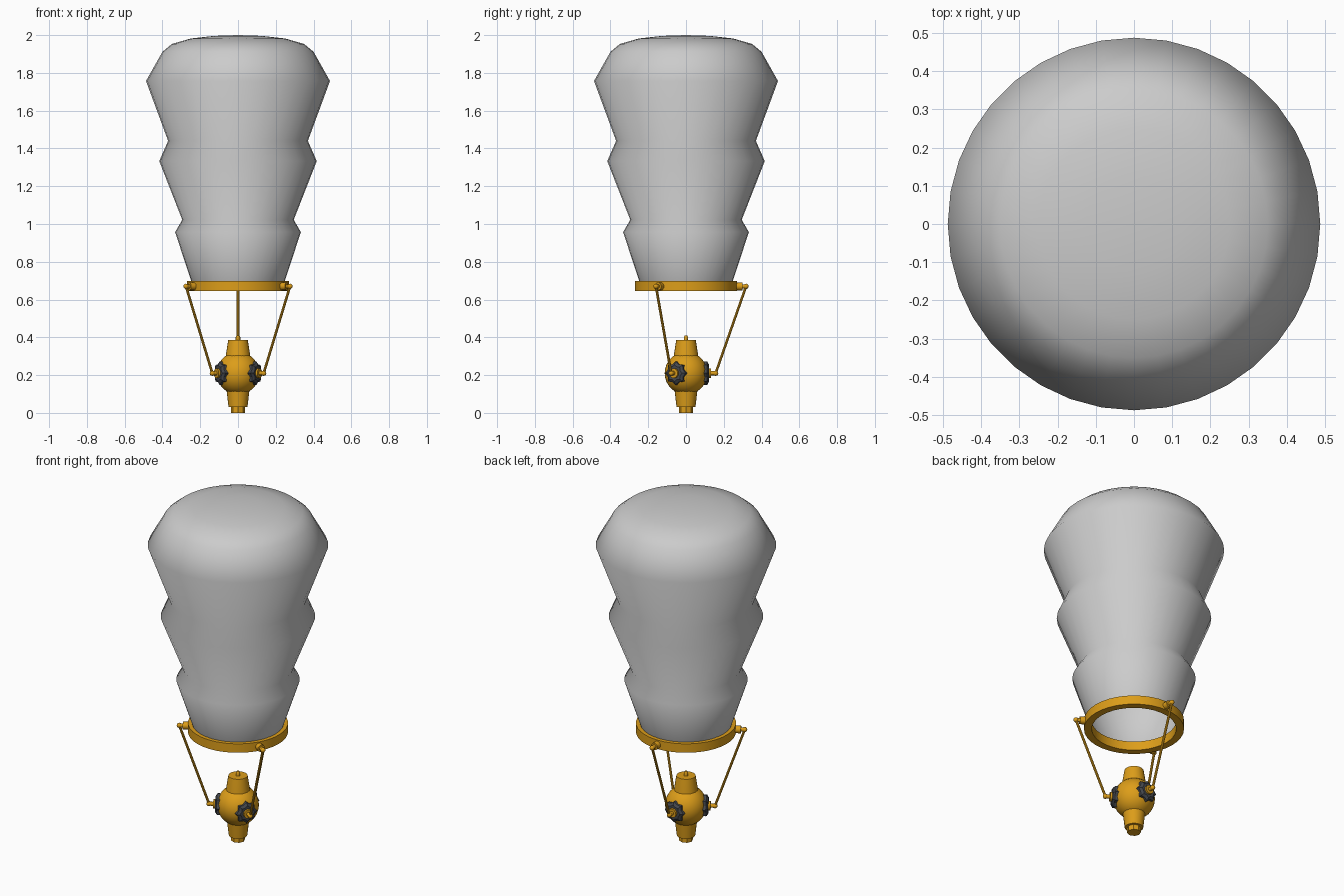
import bpy, math
from mathutils import Vector, Matrix

if "Cube" in bpy.data.objects:
    bpy.data.objects.remove(bpy.data.objects["Cube"])


def material(name, rgb):
    m = bpy.data.materials.new(name)
    m.diffuse_color = (*rgb, 1)
    m.use_nodes = True
    m.node_tree.nodes["Principled BSDF"].inputs["Base Color"].default_value = m.diffuse_color
    return m


ORANGE = material("orange_paint", (0.72, 0.34, 0.01))
DARK = material("dark_metal", (0.06, 0.065, 0.075))


def add_mesh(name, verts, faces, mat=None, angle=35):
    me = bpy.data.meshes.new(name)
    me.from_pydata(verts, [], faces)
    me.validate()
    ob = bpy.data.objects.new(name, me)
    bpy.context.collection.objects.link(ob)
    if mat:
        me.materials.append(mat)
    bpy.ops.object.select_all(action='DESELECT')
    ob.select_set(True)
    bpy.context.view_layer.objects.active = ob
    if angle is None:
        bpy.ops.object.shade_smooth()
    else:
        bpy.ops.object.shade_smooth_by_angle(angle=math.radians(angle))
    return ob


def lathe(name, profile, n, mat=None, matrix=Matrix(), closed=False, angle=35, star=None):
    """Revolve (radius, height) points; radius 0 becomes a pole; star scales odd points."""
    verts, rows, faces = [], [], []
    for r, z in profile:
        k = 1 if r == 0 else n
        rows.append([len(verts) + i % k for i in range(n)])
        for i in range(k):
            a = 2 * math.pi * i / n
            q = r * star if star and i % 2 else r
            verts.append(matrix @ Vector((q * math.cos(a), q * math.sin(a), z)))
    pairs = list(zip(rows, rows[1:])) + ([(rows[-1], rows[0])] if closed else [])
    for a, b in pairs:
        for i in range(n):
            j = (i + 1) % n
            f = list(dict.fromkeys((a[i], a[j], b[j], b[i])))
            if len(f) > 2:
                faces.append(f)
    return add_mesh(name, verts, faces, mat, angle)


def ball(r, c, n=8):
    return [(0 if i in (0, n) else r * math.sin(math.pi * i / n),
             c - r * math.cos(math.pi * i / n)) for i in range(n + 1)]


# Envelope: three flared tiers, open at the mouth
lathe("envelope", [(0.245, 0.69), (0.333, 0.957), (0.295, 1.022), (0.417, 1.333),
                   (0.37, 1.44), (0.487, 1.757), (0.40, 1.912), (0.35, 1.953),
                   (0.25, 1.982), (0.125, 1.996), (0, 2.0)], 36, angle=None)

# Mouth ring
lathe("mouth_ring", [(0.228, 0.645), (0.27, 0.645), (0.27, 0.698), (0.228, 0.698)],
      36, ORANGE, closed=True)

# Hanging body: sphere with tapered necks
lathe("body_sphere", ball(0.113, 0.21, 16), 32, ORANGE)
lathe("upper_neck", [(0, 0.29), (0.066, 0.29), (0.063, 0.315), (0.052, 0.385), (0, 0.385)], 24, ORANGE)
lathe("lower_neck", [(0, 0.03), (0.05, 0.03), (0.06, 0.115), (0, 0.115)], 24, ORANGE)
lathe("bottom_cap", [(0, 0), (0.037, 0), (0.037, 0.032), (0, 0.032)], 8, ORANGE)
lathe("top_knob", [(0, 0.38), (0.012, 0.38), (0.012, 0.402), (0.007, 0.41), (0, 0.41)], 10, ORANGE)

# Three struts with their mounts, spaced evenly
for k, deg in enumerate((90, 210, 330)):
    out = Vector((math.cos(math.radians(deg)), math.sin(math.radians(deg)), 0))
    turn = out.to_track_quat('Z', 'Y').to_matrix().to_4x4()
    low = Matrix.Translation((0, 0, 0.21)) @ turn
    high = Matrix.Translation((0, 0, 0.67)) @ turn
    lathe(f"port_collar_{k}", [(0, 0.08), (0.062, 0.08), (0.062, 0.112), (0.045, 0.122), (0, 0.122)],
          16, DARK, low, angle=20, star=0.82)
    lathe(f"port_stud_{k}", [(0, 0.11), (0.026, 0.11), (0.026, 0.133), (0.011, 0.133),
                             (0.011, 0.155), (0, 0.155)], 12, ORANGE, low)
    lathe(f"lower_ball_{k}", ball(0.014, 0.157), 12, ORANGE, low)
    lathe(f"ring_stud_{k}", [(0, 0.255), (0.021, 0.255), (0.021, 0.298), (0.011, 0.298),
                             (0.011, 0.318), (0, 0.318)], 12, ORANGE, high)
    lathe(f"upper_ball_{k}", ball(0.014, 0.318), 12, ORANGE, high)
    a = out * 0.157 + Vector((0, 0, 0.21))
    b = out * 0.318 + Vector((0, 0, 0.67))
    rod = Matrix.Translation(a) @ (b - a).to_track_quat('Z', 'Y').to_matrix().to_4x4()
    L = (b - a).length
    lathe(f"strut_{k}", [(0, 0), (0.007, 0), (0.007, L), (0, L)], 10, ORANGE, rod)
